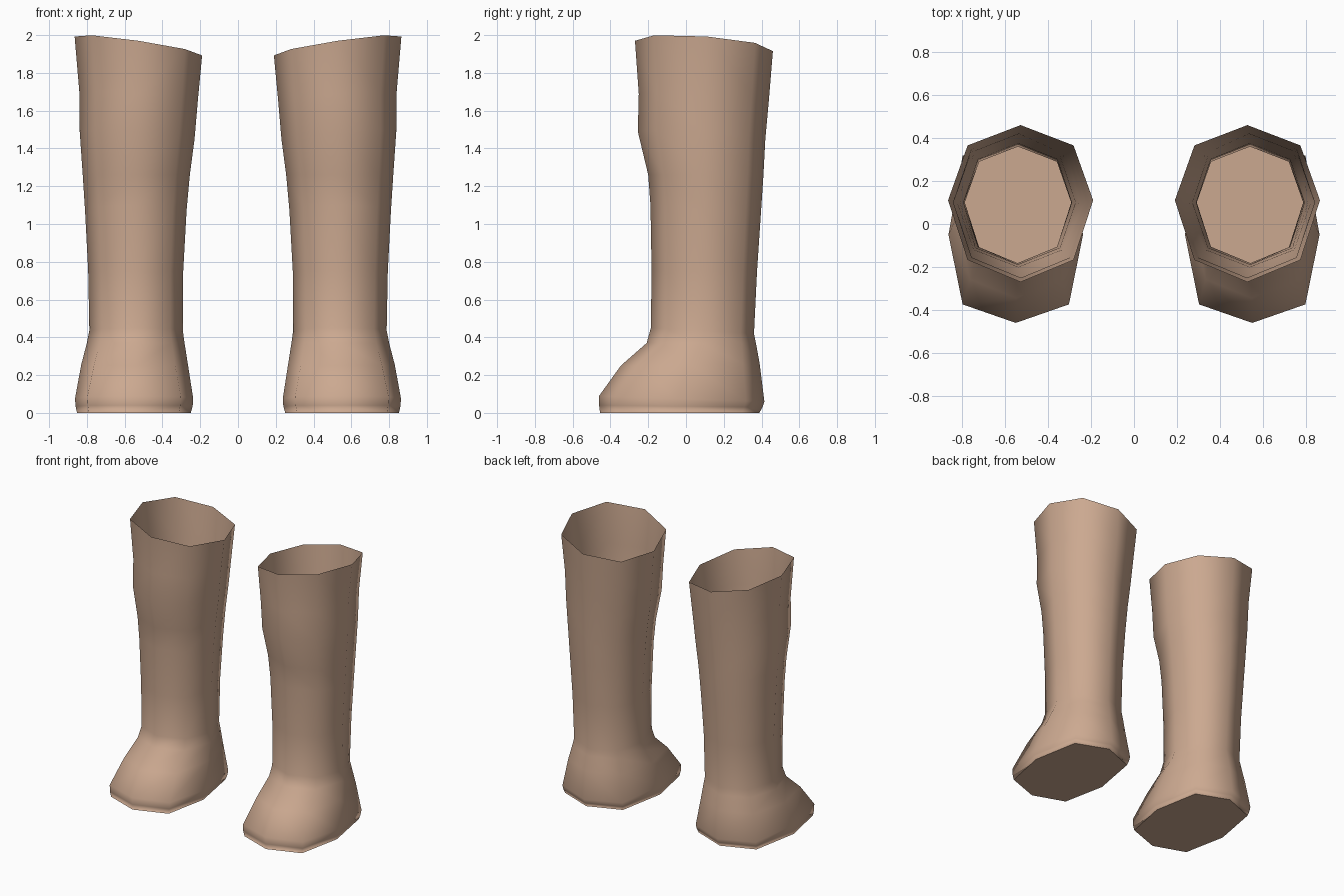
import bpy, bmesh, math

skin = bpy.data.materials.new("tan")
skin.diffuse_color = (0.60, 0.395, 0.28, 1)

# Eight-sided rings, top to bottom:
# z front, z back, sideways lean, x inner, x outer, y front, y back, y side, corner fullness
RINGS = [
    (1.97, 1.915, 0.05, 0.19, 0.865, -0.27, 0.46, 0.11, 0.73),
    (1.69, 1.67, 0.02, 0.212, 0.84, -0.25, 0.44, 0.10, 0.73),
    (1.49, 1.45, 0.02, 0.23, 0.838, -0.255, 0.42, 0.10, 0.73),
    (1.26, 1.26, 0.0, 0.255, 0.822, -0.20, 0.41, 0.10, 0.73),
    (1.10, 1.05, 0.0, 0.272, 0.81, -0.188, 0.396, 0.10, 0.73),
    (0.75, 0.75, 0.0, 0.29, 0.793, -0.182, 0.376, 0.10, 0.73),
    (0.45, 0.42, 0.0, 0.292, 0.787, -0.186, 0.36, 0.10, 0.73),
    (0.37, 0.37, 0.0, 0.283, 0.80, -0.208, 0.37, 0.08, 0.74),
    (0.25, 0.26, 0.0, 0.265, 0.83, -0.345, 0.39, 0.02, 0.76),
    (0.09, 0.06, 0.0, 0.237, 0.863, -0.46, 0.415, -0.05, 0.79),
    (0.04, 0.03, 0.0, 0.24, 0.86, -0.46, 0.405, -0.05, 0.79),
    (0.0, 0.0, 0.0, 0.25, 0.852, -0.455, 0.388, -0.05, 0.79),
]


def ring_points(zf, zb, lean, xi, xo, yf, yb, ys, full):
    cx = (xi + xo) / 2
    for k in range(8):
        a = k * math.pi / 4
        c, s = round(math.cos(a), 3), round(math.sin(a), 3)
        if k % 2:
            c, s = math.copysign(full, c), math.copysign(full, s)
        y = ys + s * ((yb - ys) if s > 0 else (ys - yf))
        z = (zf + zb) / 2 + s * (zb - zf) / 2 + c * lean
        yield (cx + c * (xo - xi) / 2, y, z)


# Boot: skin the rings, leave the top open, close the sole
bm = bmesh.new()
loops = [[bm.verts.new(p) for p in ring_points(*r)] for r in RINGS]
for up, low in zip(loops, loops[1:]):
    for k in range(8):
        n = (k + 1) % 8
        bm.faces.new((up[k], low[k], low[n], up[n]))
sole = bm.faces.new(loops[-1][::-1])
bmesh.ops.inset_region(bm, faces=[sole], thickness=0.03)
for f in bm.faces:
    f.smooth = True
mesh = bpy.data.meshes.new("boots")
bm.to_mesh(mesh)
bm.free()
mesh.materials.append(skin)
boots = bpy.data.objects.new("boots", mesh)
bpy.context.collection.objects.link(boots)

# Second boot mirrored across x = 0
boots.modifiers.new("mirror", 'MIRROR').use_axis[0] = True
